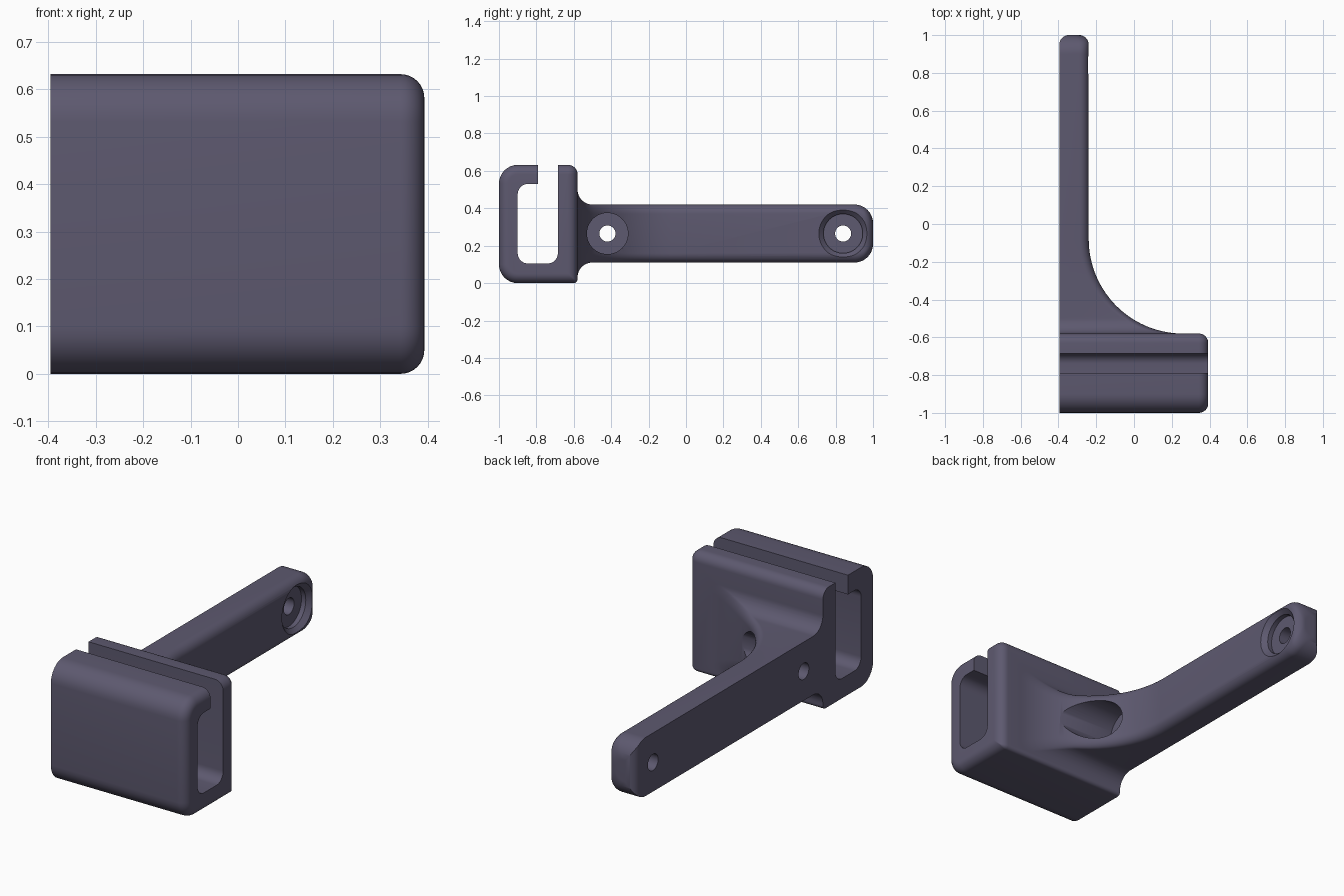
import bpy, bmesh, math
from mathutils import Vector

if "Cube" in bpy.data.objects:
    bpy.data.objects.remove(bpy.data.objects["Cube"])

X0, X1 = -0.395, 0.393      # flat side and rounded side of the clip
ZC = 0.265                  # centre height of the arm
STEPS = 8


def rounded(corners):
    """Right-angled outline of (u, v, radius) corners, rounded by arcs."""
    pts, n = [], len(corners)
    for i, (u, v, r) in enumerate(corners):
        p = Vector((u, v))
        if r <= 0:
            pts.append(p)
            continue
        a = (Vector(corners[i - 1][:2]) - p).normalized()
        b = (Vector(corners[(i + 1) % n][:2]) - p).normalized()
        c = p + r * (a + b)
        for k in range(STEPS + 1):
            t = math.pi / 2 * k / STEPS
            pts.append(c - r * (b * math.cos(t) + a * math.sin(t)))
    return pts


def loft(name, sections):
    """Closed solid through a list of equal-length rings."""
    bm = bmesh.new()
    rings = [[bm.verts.new(p) for p in s] for s in sections]
    n = len(rings[0])
    for a, b in zip(rings, rings[1:]):
        for i in range(n):
            j = (i + 1) % n
            bm.faces.new((a[i], a[j], b[j], b[i]))
    bm.faces.new(rings[0])
    bm.faces.new(rings[-1])
    bmesh.ops.recalc_face_normals(bm, faces=bm.faces)
    me = bpy.data.meshes.new(name)
    bm.to_mesh(me)
    bm.free()
    ob = bpy.data.objects.new(name, me)
    bpy.context.collection.objects.link(ob)
    return ob


def combine(target, tool, op):
    tool.hide_render = True
    bpy.context.view_layer.objects.active = target
    m = target.modifiers.new(op, 'BOOLEAN')
    m.object, m.operation, m.solver = tool, op, 'EXACT'
    bpy.ops.object.modifier_apply(modifier=m.name)
    bpy.data.objects.remove(tool)


def arc_drop(d, r):
    """How far a quarter round of radius r falls at distance d past its start."""
    d = min(max(d, 0), r)
    return r - math.sqrt(max(r * r - d * d, 0))


# Clip block: rounded outline with a rounded +x end
def clip_ring(x, d):
    y0, y1, z0, z1 = -1 + d, -0.58 - d, d, 0.632 - d
    rad = [max(r - d, 0.004) for r in (0.1, 0.02, 0.05, 0.1)]
    o = rounded([(y0, z0, rad[0]), (y1, z0, rad[1]), (y1, z1, rad[2]), (y0, z1, rad[3])])
    return [(x, p.x, p.y) for p in o]


R = 0.05
quarter = [math.pi / 2 * k / STEPS for k in range(STEPS + 1)]
bracket = loft("clip_bracket", [clip_ring(X0, 0)] + [
    clip_ring(X1 - R + R * math.sin(t), R * (1 - math.cos(t))) for t in quarter])


# Arm with curved gusset, flared root and rounded tip, lofted along y
def arm_ring(y):
    end = arc_drop(y - 0.95, 0.05)
    x1 = -0.24 + arc_drop(-0.08 - y, 0.5) - end
    h = 0.155 + arc_drop(-0.5 - y, 0.08) - arc_drop(y - 0.9, 0.1)
    o = rounded([(X0 + end, ZC - h, 0), (x1, ZC - h, 0.05),
                 (x1, ZC + h, 0.05), (X0 + end, ZC + h, 0)])
    return [(p.x, y, p.y) for p in o]


ys = {-0.62}
for k in range(19):
    s = math.sin(math.pi / 2 * k / 18)
    ys |= {round(v, 4) for v in (-0.08 - 0.5 * s, -0.5 - 0.08 * s, 0.9 + 0.1 * s, 0.95 + 0.05 * s)}
arm = loft("arm", [arm_ring(y) for y in sorted(ys)])
combine(bracket, arm, 'UNION')

# C-shaped channel with its slot open at the top
channel = rounded([(-0.9, 0.105, 0.055), (-0.685, 0.105, 0.055), (-0.685, 0.75, 0),
                   (-0.79, 0.75, 0), (-0.79, 0.53, 0), (-0.9, 0.53, 0.055)])
combine(bracket, loft("channel_cutter", [[(x, p.x, p.y) for p in channel] for x in (-0.6, 0.6)]),
        'DIFFERENCE')


# Screw holes with counterbores
def hole(y, steps):
    rings = [[(x, y + r * math.cos(a), ZC + r * math.sin(a))
              for a in (math.tau * i / 48 for i in range(48))] for x, r in steps]
    combine(bracket, loft("hole_cutter", rings), 'DIFFERENCE')


shaft = [(-0.6, 0.043), (-0.29, 0.043)]
hole(0.84, shaft + [(-0.29, 0.105), (-0.265, 0.105), (-0.24, 0.13), (-0.1, 0.13)])
hole(-0.42, shaft + [(-0.29, 0.11), (0.5, 0.11)])

# Finish
mat = bpy.data.materials.new("dark_plastic")
mat.diffuse_color = (0.11, 0.1, 0.16, 1)
mat.use_nodes = True
mat.node_tree.nodes["Principled BSDF"].inputs["Base Color"].default_value = mat.diffuse_color
bracket.data.materials.clear()
bracket.data.materials.append(mat)
bpy.ops.object.select_all(action='DESELECT')
bracket.select_set(True)
bpy.context.view_layer.objects.active = bracket
bpy.ops.object.shade_smooth_by_angle(angle=math.radians(30))
